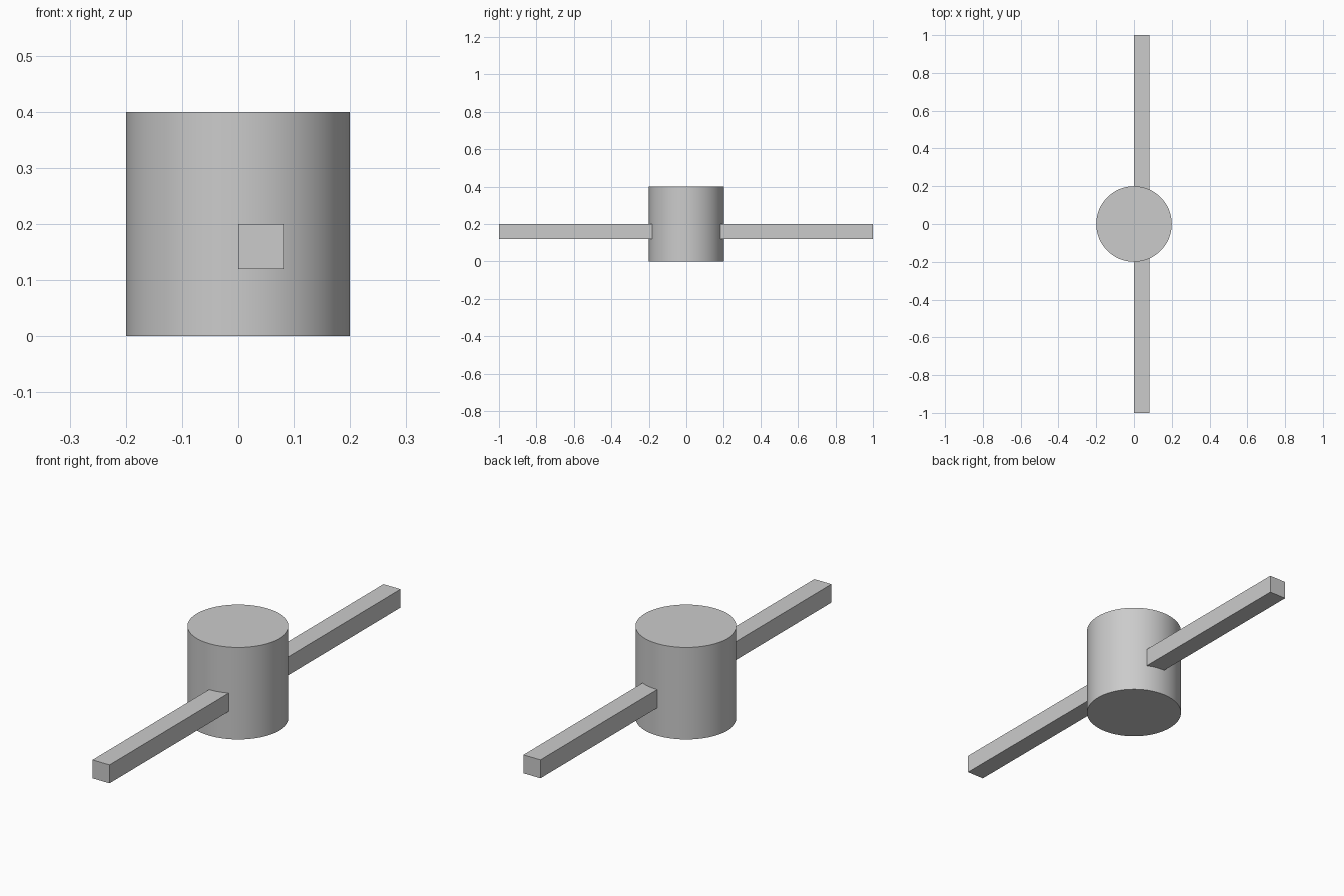
import bpy
import math

cube = bpy.data.objects.get("Cube")
if cube:
    bpy.data.objects.remove(cube, do_unlink=True)

# Single grey finish
grey = bpy.data.materials.new("plain_grey")
grey.use_nodes = True
colour = (0.6, 0.6, 0.6, 1.0)
grey.diffuse_color = colour
grey.node_tree.nodes["Principled BSDF"].inputs["Base Color"].default_value = colour

# Round hub
bpy.ops.mesh.primitive_cylinder_add(vertices=64, radius=0.2, depth=0.4, location=(0, 0, 0.2))
hub = bpy.context.object
hub.name = "hub"
hub.data.materials.append(grey)
bpy.ops.object.shade_smooth_by_angle(angle=math.radians(30))

# Square bar through the hub, offset to its left
bpy.ops.mesh.primitive_cube_add(size=1, location=(0.041, 0, 0.16))
bar = bpy.context.object
bar.name = "cross_bar"
bar.scale = (0.082, 2.0, 0.08)
bpy.ops.object.transform_apply(location=False, rotation=False, scale=True)
bar.data.materials.append(grey)
